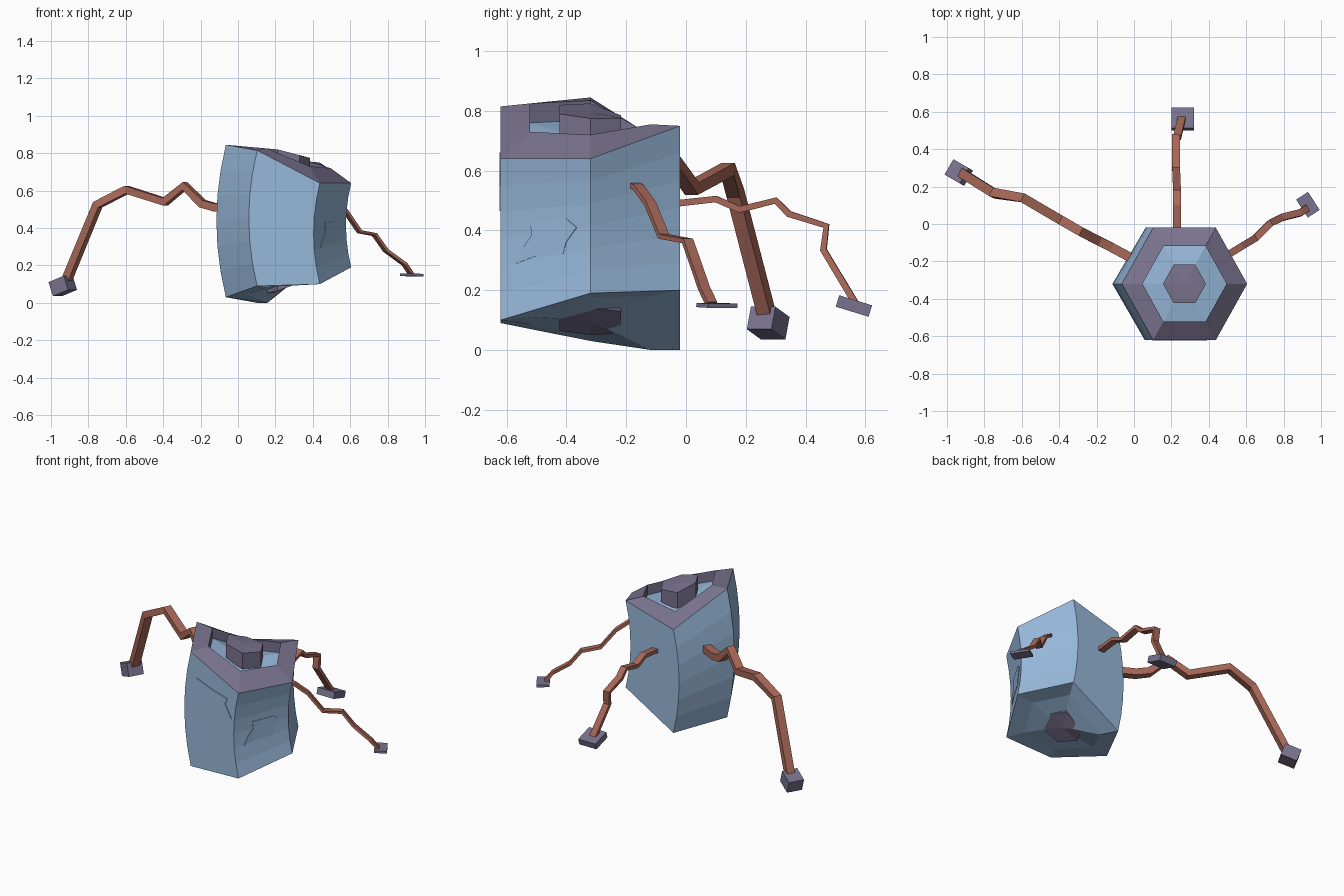
import bpy, bmesh, math
from mathutils import Vector, Euler

if "Cube" in bpy.data.objects:
    bpy.data.objects.remove(bpy.data.objects["Cube"])

CX, CY = 0.27, -0.32          # body axis seen from above


def material(name, col):
    m = bpy.data.materials.new(name)
    m.diffuse_color = (*col, 1)
    m.use_nodes = True
    m.node_tree.nodes["Principled BSDF"].inputs["Base Color"].default_value = m.diffuse_color
    return m


BLUE = material("blue_shell", (0.31, 0.48, 0.70))
PURPLE = material("purple_metal", (0.19, 0.17, 0.27))
COPPER = material("copper", (0.40, 0.14, 0.10))


def finish(name, bm, mat):
    bmesh.ops.recalc_face_normals(bm, faces=bm.faces)
    me = bpy.data.meshes.new(name)
    bm.to_mesh(me)
    bm.free()
    me.materials.append(mat)
    ob = bpy.data.objects.new(name, me)
    bpy.context.collection.objects.link(ob)
    return ob


def hex_ring(r, zs):
    """Hexagon with its own height per corner, order R, BR, BL, L, FL, FR."""
    return [Vector((CX + r * math.cos(i * math.pi / 3),
                    CY + 1.035 * r * math.sin(i * math.pi / 3), z)) for i, z in enumerate(zs)]


def loft(name, rings, mat, start=False, end=False):
    bm = bmesh.new()
    vs = [[bm.verts.new(p) for p in r] for r in rings]
    n = len(rings[0])
    for a, b in zip(vs, vs[1:]):
        for i in range(n):
            j = (i + 1) % n
            bm.faces.new((a[i], a[j], b[j], b[i]))
    for ring, do in ((vs[0], start), (vs[-1], end)):
        if not do:
            continue
        if n == 4:
            bm.faces.new(ring)
        else:                  # fan cap for uneven hexagons
            c = bm.verts.new(sum((v.co for v in ring), Vector()) / n)
            for i in range(n):
                bm.faces.new((ring[i], ring[(i + 1) % n], c))
    return finish(name, bm, mat)


def shifted(ring, dz):
    return [p + Vector((0, 0, dz)) for p in ring]


# Body: uneven hexagonal prism bowed towards -x
R = 0.335
top = hex_ring(R, (0.64, 0.75, 0.655, 0.845, 0.815, 0.64))
bottom = hex_ring(R, (0.19, 0.20, 0.0, 0.03, 0.09, 0.10))
bottom_in = hex_ring(0.225, (0.175, 0.18, 0.0, 0.045, 0.085, 0.11))
LEVELS = 6
sides = []
for k in range(LEVELS + 1):
    t = k / LEVELS
    ring = []
    for b, a in zip(bottom, top):
        p = b.lerp(a, t)
        p.x -= 0.062 * (a.z - b.z) * (1 - (2 * t - 1) ** 2)
        ring.append(p)
    sides.append(ring)
loft("body_shell", [bottom_in] + sides, BLUE, start=True)

# Top rim with a sunken hexagonal well
rim_in = hex_ring(0.225, (0.72, 0.755, 0.72, 0.835, 0.825, 0.73))
floor = shifted(rim_in, -0.065)
loft("top_rim", [top, rim_in, floor], PURPLE)
loft("well_floor", [floor], BLUE, end=True)

# Buttons in the well and under the body
button = hex_ring(0.115, (0.775, 0.775, 0.785, 0.825, 0.82, 0.79))
loft("top_button", [shifted(button, -0.10), button], PURPLE, True, True)
under = hex_ring(0.115, (0.145, 0.135, 0.06, 0.055, 0.07, 0.11))
loft("bottom_button", [shifted(under, 0.05), shifted(under, -0.005)], PURPLE, True, True)


# Thin plates on the front and front-right faces
def plate(name, pts, normal):
    n = Vector(normal).normalized() * 0.004
    bm = bmesh.new()
    f = bm.faces.new([bm.verts.new(Vector(p) + n) for p in pts])
    ext = bmesh.ops.extrude_face_region(bm, geom=[f])["geom"]
    bmesh.ops.translate(bm, verts=[v for v in ext if isinstance(v, bmesh.types.BMVert)], vec=-3 * n)
    finish(name, bm, BLUE)


front = [(0.145, 0.66), (0.245, 0.62), (0.36, 0.585), (0.345, 0.55), (0.39, 0.465),
         (0.245, 0.49), (0.10, 0.515), (0.165, 0.575)]
plate("front_plate", [(x, -0.62, z) for x, z in front], (0, -1, 0))
side = [(-0.52, 0.43), (-0.40, 0.44), (-0.365, 0.41), (-0.40, 0.36), (-0.41, 0.32),
        (-0.50, 0.315), (-0.565, 0.29), (-0.545, 0.34), (-0.515, 0.385)]
plate("side_plate", [(0.407 + (y + 0.62) * 0.565, y, z) for y, z in side], (0.87, -0.5, 0))


# Legs: rectangular section swept along a crooked path
def leg(name, path, width, thick):
    pts = [Vector(p) for p in path]
    d = pts[-1] - pts[0]
    side = Vector((-d.y, d.x, 0)).normalized()
    rings = []
    for i, p in enumerate(pts):
        tin = (p - pts[max(i - 1, 0)]).normalized()
        tout = (pts[min(i + 1, len(pts) - 1)] - p).normalized()
        t = (tin + tout).normalized()
        up = t.cross(side).normalized() * thick / 2
        s = side * width / 2
        rings.append([p + s + up, p - s + up, p - s - up, p + s - up])
    loft(name, rings, COPPER, True, True)


def foot(name, loc, size, tilt, yaw):
    bm = bmesh.new()
    bmesh.ops.create_cube(bm, size=1)
    bmesh.ops.scale(bm, verts=bm.verts, vec=size)
    ob = finish(name, bm, PURPLE)
    ob.location = loc
    ob.rotation_euler = Euler((0, math.radians(tilt), math.radians(yaw)))


leg("left_leg", [(0.02, -0.20, 0.51), (-0.12, -0.125, 0.51), (-0.19, -0.09, 0.53),
                 (-0.285, -0.04, 0.625), (-0.39, 0.02, 0.54), (-0.595, 0.14, 0.605),
                 (-0.75, 0.165, 0.525), (-0.925, 0.275, 0.10)], 0.05, 0.042)
foot("left_foot", (-0.937, 0.275, 0.09), (0.10, 0.095, 0.08), 20, 150)

leg("back_leg", [(0.23, -0.08, 0.485), (0.23, 0.10, 0.505), (0.23, 0.18, 0.47),
                 (0.225, 0.30, 0.50), (0.225, 0.345, 0.455), (0.225, 0.47, 0.415),
                 (0.23, 0.46, 0.335), (0.255, 0.565, 0.16)], 0.042, 0.022)
foot("back_foot", (0.26, 0.562, 0.147), (0.115, 0.12, 0.04), 17, 90)

leg("right_leg", [(0.47, -0.19, 0.56), (0.51, -0.16, 0.545), (0.575, -0.12, 0.49),
                  (0.65, -0.075, 0.38), (0.73, 0.005, 0.365), (0.79, 0.035, 0.28),
                  (0.89, 0.06, 0.207), (0.925, 0.085, 0.155)], 0.038, 0.017)
foot("right_foot", (0.93, 0.103, 0.149), (0.075, 0.115, 0.014), 2, 33)
